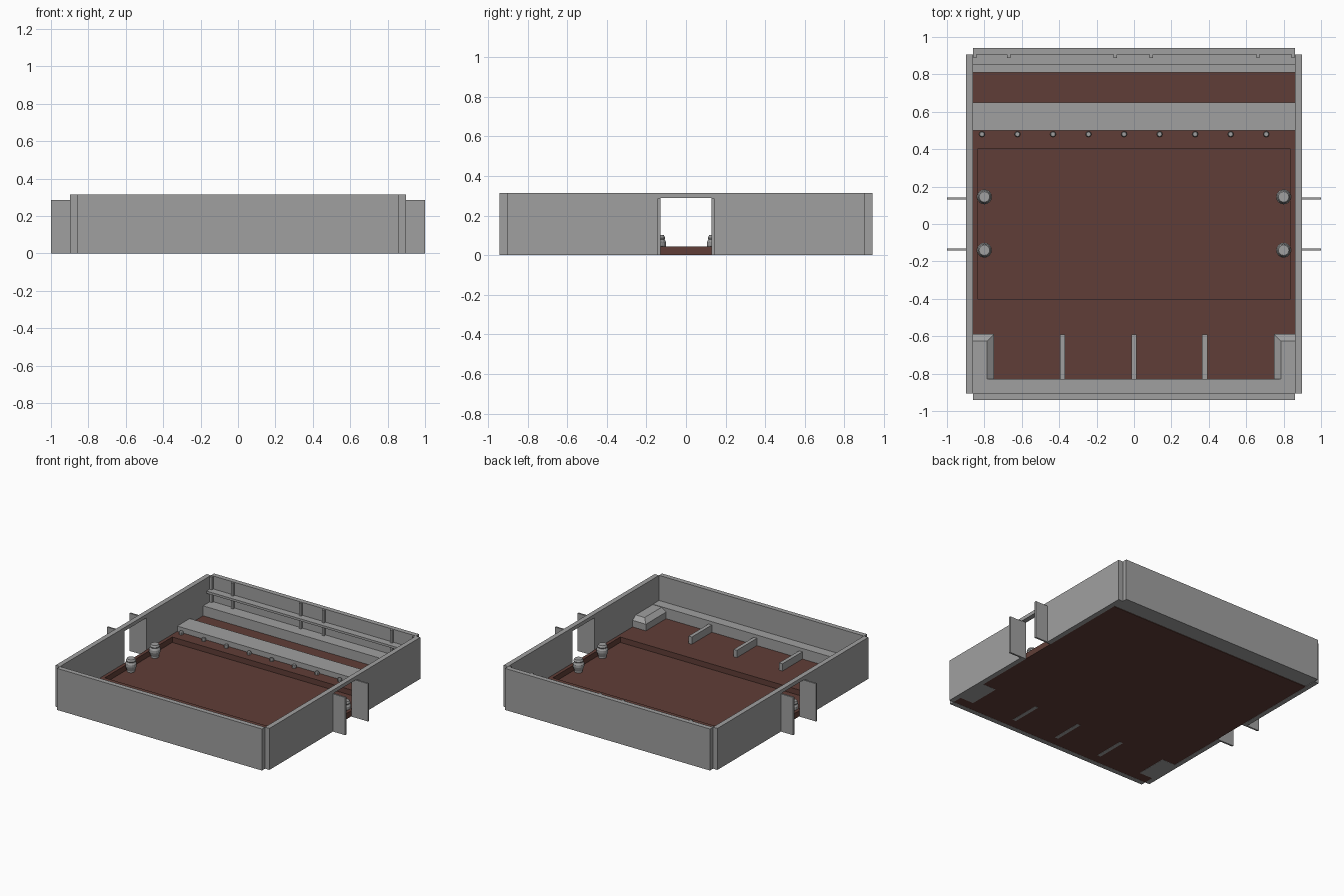
import bpy, bmesh, math

if "Cube" in bpy.data.objects:
    bpy.data.objects.remove(bpy.data.objects["Cube"])


def material(name, rgb):
    m = bpy.data.materials.new(name)
    m.diffuse_color = (*rgb, 1)
    m.use_nodes = True
    m.node_tree.nodes["Principled BSDF"].inputs["Base Color"].default_value = m.diffuse_color
    return m


GREY = material("stone_grey", (0.35, 0.35, 0.35))
RED = material("red_brown_floor", (0.117, 0.048, 0.038))


def finish(name, bm, mat):
    bmesh.ops.recalc_face_normals(bm, faces=bm.faces)
    me = bpy.data.meshes.new(name)
    bm.to_mesh(me)
    bm.free()
    me.materials.append(mat)
    ob = bpy.data.objects.new(name, me)
    bpy.context.collection.objects.link(ob)
    return ob


def add_box(bm, x0, x1, y0, y1, z0, z1):
    vs = bmesh.ops.create_cube(bm, size=1)["verts"]
    for v in vs:
        v.co.x = x1 if v.co.x > 0 else x0
        v.co.y = y1 if v.co.y > 0 else y0
        v.co.z = z1 if v.co.z > 0 else z0
    return vs


def box(name, *dims, mat=GREY):
    bm = bmesh.new()
    add_box(bm, *dims)
    return finish(name, bm, mat)


def lathe(name, x, y, profile, sides, mat=GREY):
    bm = bmesh.new()
    rings = [[bm.verts.new((x + r * math.cos(2 * math.pi * i / sides),
                            y + r * math.sin(2 * math.pi * i / sides), z))
              for i in range(sides)] for r, z in profile]
    for a, b in zip(rings, rings[1:]):
        for i in range(sides):
            j = (i + 1) % sides
            bm.faces.new((a[i], a[j], b[j], b[i]))
    bm.faces.new(rings[0][::-1])
    bm.faces.new(rings[-1])
    return finish(name, bm, mat)


H, FLOOR = 0.315, 0.045

# front and back walls
box("front_wall", -0.86, 0.86, -0.942, -0.905, 0, H)
box("back_wall", -0.86, 0.86, 0.905, 0.942, 0, H)

# side walls with doorway and lintel, open door leaves outside
for side, s in (("left", -1), ("right", 1)):
    xa, xb = sorted((0.86 * s, 0.897 * s))
    bm = bmesh.new()
    add_box(bm, xa, xb, -0.905, -0.13, 0, H)
    add_box(bm, xa, xb, 0.13, 0.905, 0, H)
    add_box(bm, xa, xb, -0.13, 0.13, 0.288, H)
    finish(side + "_wall", bm, GREY)
    xa, xb = sorted((0.897 * s, 1.0 * s))
    box(side + "_door_front", xa, xb, -0.143, -0.13, 0, 0.286)
    box(side + "_door_back", xa, xb, 0.13, 0.143, 0, 0.286)

# floor slab with a raised rim around a sunken centre
bm = bmesh.new()
add_box(bm, -0.86, 0.86, -0.905, 0.81, 0.001, 0.004)
add_box(bm, -0.86, 0.86, -0.905, -0.405, 0.002, FLOOR)
add_box(bm, -0.86, 0.86, 0.405, 0.81, 0.002, FLOOR)
for s in (-1, 1):
    xa, xb = sorted((0.835 * s, 0.86 * s))
    add_box(bm, xa, xb, -0.405, 0.405, 0.002, FLOOR)
finish("floor", bm, RED)

# benches and back shelf
box("low_bench", -0.86, 0.86, 0.5, 0.65, 0.03, 0.085)
box("back_bench", -0.86, 0.86, 0.81, 0.905, 0.005, 0.12)
box("front_bench", -0.86, 0.86, -0.905, -0.83, 0.01, 0.125)
box("back_shelf", -0.86, 0.86, 0.85, 0.905, 0.2, 0.217)

# shelf posts on the back wall
for i, x in enumerate((-0.85, -0.67, -0.1, 0.093, 0.663, 0.85)):
    box(f"shelf_post_{i}", x - 0.009, x + 0.009, 0.887, 0.906, 0.12, H - 0.003)

# pegs in front of the low bench
for i in range(9):
    lathe(f"peg_{i}", -0.813 + 0.19 * i, 0.48,
          [(0.016, FLOOR - 0.005), (0.016, 0.06), (0.012, 0.066)], 8)

# partitions by the front bench
for i, x in enumerate((-0.382, 0, 0.378)):
    box(f"partition_{i}", x - 0.014, x + 0.014, -0.83, -0.59, 0, 0.1)

# corner blocks with sloped top edges
for side, s in (("left", -1), ("right", 1)):
    bm = bmesh.new()
    xa, xb = sorted((0.748 * s, 0.86 * s))
    add_box(bm, xa, xb, -0.83, -0.588, 0, 0.095)
    top = add_box(bm, xa, xb, -0.83, -0.588, 0.095, 0.122)
    for v in top:
        if v.co.z > 0.1:
            if abs(v.co.x) < 0.8:
                v.co.x = 0.785 * s
            if v.co.y > -0.7:
                v.co.y = -0.625
    finish(side + "_corner_block", bm, GREY)

# urns beside the doorways
urn = [(0.028, 0.003), (0.028, 0.015), (0.034, 0.03), (0.04, 0.048),
       (0.04, 0.066), (0.032, 0.08), (0.035, 0.088), (0.028, 0.102)]
for i, (x, y) in enumerate((x, y) for x in (-0.8, 0.8) for y in (-0.14, 0.145)):
    lathe(f"urn_{i}", x, y, urn, 16)
